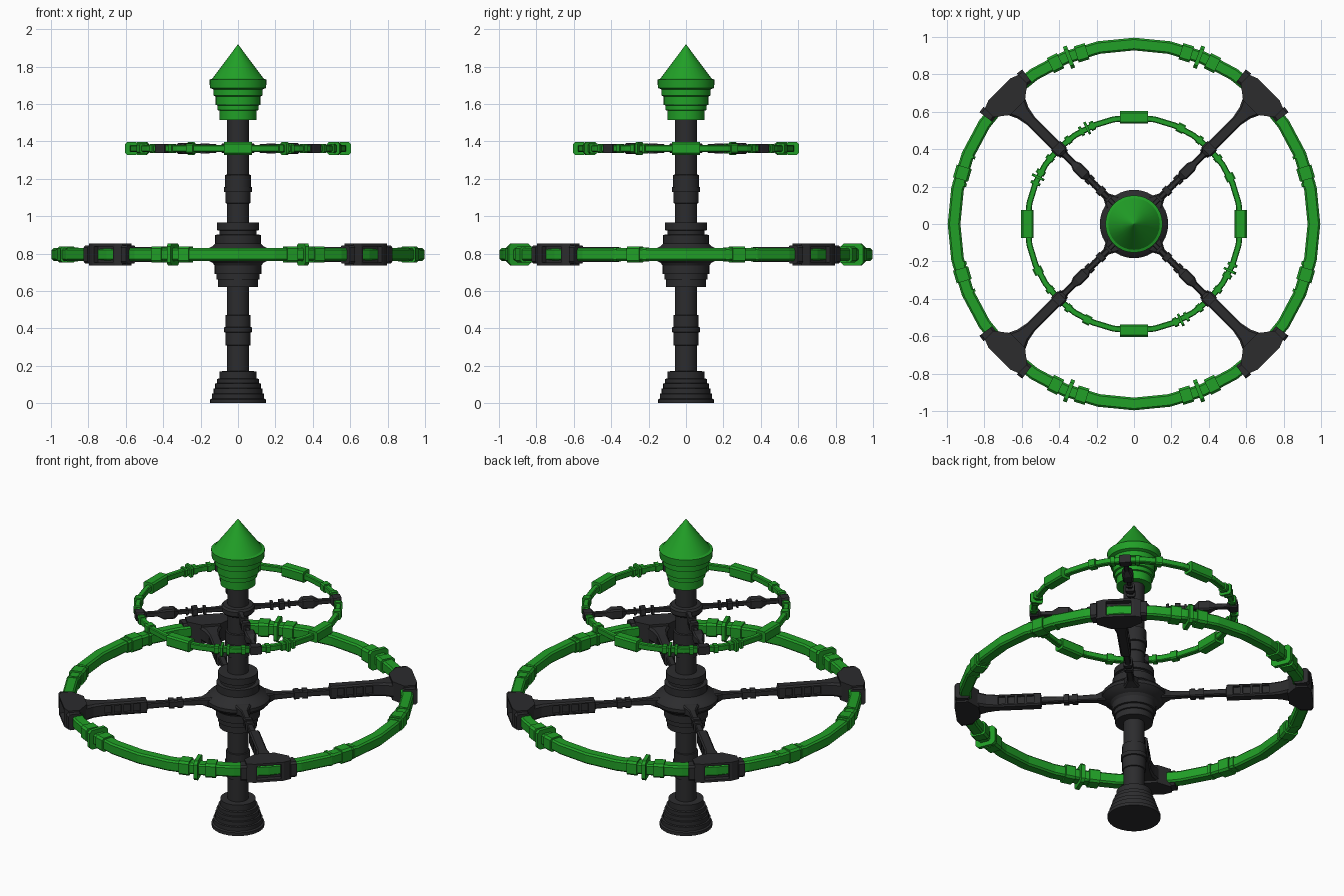
import bpy, bmesh, math
from mathutils import Matrix, Vector

if "Cube" in bpy.data.objects:
    bpy.data.objects.remove(bpy.data.objects["Cube"])


def material(name, col):
    m = bpy.data.materials.new(name)
    m.diffuse_color = col
    m.use_nodes = True
    m.node_tree.nodes["Principled BSDF"].inputs["Base Color"].default_value = m.diffuse_color
    return m


GREEN = material("green", (0.015, 0.35, 0.02, 1))
DARK = material("dark", (0.025, 0.025, 0.027, 1))
LOW, HIGH = 0.795, 1.362          # heights of the two wheels


def finish(bm, name, mat, smooth=False):
    bmesh.ops.recalc_face_normals(bm, faces=bm.faces)
    me = bpy.data.meshes.new(name)
    bm.to_mesh(me)
    bm.free()
    me.materials.append(mat)
    ob = bpy.data.objects.new(name, me)
    bpy.context.collection.objects.link(ob)
    if smooth:
        bpy.ops.object.select_all(action='DESELECT')
        ob.select_set(True)
        bpy.context.view_layer.objects.active = ob
        bpy.ops.object.shade_smooth_by_angle(angle=math.radians(25))
    return ob


def skin(bm, loops, closed=False):
    """Bridge equal loops of points with quads; cap the ends if open."""
    vs = [[bm.verts.new(p) for p in loop] for loop in loops]
    n = len(vs[0])
    for a, b in zip(vs, vs[1:] + vs[:1] if closed else vs[1:]):
        for i in range(n):
            j = (i + 1) % n
            bm.faces.new((a[i], a[j], b[j], b[i]))
    if not closed:
        bm.faces.new(vs[0])
        bm.faces.new(vs[-1])


def section(hw, hh):
    c = 0.28 * min(hw, hh)
    return [(hw, -hh + c), (hw, hh - c), (hw - c, hh), (c - hw, hh),
            (-hw, hh - c), (-hw, c - hh), (c - hw, -hh), (hw - c, -hh)]


def lathe(name, profile, mat, n=32):
    bm = bmesh.new()
    skin(bm, [[(r * math.cos(math.tau * i / n), r * math.sin(math.tau * i / n), z)
               for i in range(n)] for r, z in profile])
    return finish(bm, name, mat, True)


def bar(bm, stations, mx=Matrix()):
    """Chamfered bar along local x; stations are (x, half width, half height)."""
    skin(bm, [[mx @ Vector((x, a, b)) for a, b in section(hw, hh)]
              for x, hw, hh in stations])


def hoop(name, R, hw, hh, z, n):
    bm = bmesh.new()
    skin(bm, [[((R + a) * math.cos(math.tau * i / n), (R + a) * math.sin(math.tau * i / n), z + b)
               for a, b in section(hw, hh)] for i in range(n)], True)
    return finish(bm, name, GREEN)


def clamps(name, R, z, items):
    """Sleeves on a hoop: (angle in degrees, half length, half width, half height)."""
    bm = bmesh.new()
    for ang, hl, hw, hh in items:
        mx = (Matrix.Rotation(math.radians(ang), 4, 'Z') @ Matrix.Translation((R, 0, z))
              @ Matrix.Rotation(math.pi / 2, 4, 'Z'))
        bar(bm, [(-hl, hw, hh), (hl, hw, hh)], mx)
    return finish(bm, name, GREEN)


def recess(bm, test, rim, depth):
    bmesh.ops.recalc_face_normals(bm, faces=bm.faces)
    bm.normal_update()
    faces = [f for f in bm.faces if test(f.normal, f.calc_center_median())]
    bmesh.ops.inset_individual(bm, faces=faces, thickness=rim, depth=0)
    bmesh.ops.inset_individual(bm, faces=faces, thickness=0.001, depth=-depth)


def four(ob, z):
    """Place a part on all four diagonals."""
    for k in range(4):
        o = ob if k == 0 else ob.copy()
        if k:
            bpy.context.collection.objects.link(o)
        o.location.z = z
        o.rotation_euler.z = math.radians(45 + 90 * k)


# Mast: stepped foot, collars, hub and column
lathe("mast", [(.15, 0), (.15, .02), (.14, .025), (.14, .05), (.13, .052), (.13, .078),
               (.122, .08), (.122, .105), (.112, .107), (.112, .13), (.1, .132), (.1, .17),
               (.06, .172), (.06, .308), (.067, .31), (.067, .378), (.075, .38), (.075, .405),
               (.067, .407), (.067, .47), (.06, .472), (.06, .62), (.107, .622), (.107, .66),
               (.115, .662), (.115, .69), (.125, .692), (.125, .735), (.135, .75),
               (.165, .765), (.183, .785), (.183, .805), (.165, .825), (.135, .84),
               (.122, .855), (.122, .9), (.1, .902), (.1, .923), (.113, .925), (.113, .965),
               (.06, .967), (.06, 1.068), (.066, 1.07), (.066, 1.128), (.075, 1.13),
               (.075, 1.155), (.07, 1.157), (.07, 1.22), (.06, 1.222), (.06, 1.335),
               (.085, 1.337), (.095, 1.348), (.095, 1.375), (.085, 1.387), (.06, 1.389),
               (.06, 1.53)], DARK)

# Pointed cap
lathe("cap", [(.1, 1.515), (.1, 1.565), (.11, 1.567), (.11, 1.592), (.12, 1.595), (.12, 1.64),
              (.132, 1.645), (.132, 1.678), (.15, 1.685), (.153, 1.73), (.138, 1.735),
              (.07, 1.825), (.001, 1.918)], GREEN)

# Large wheel rim and its sleeves
hoop("large_rim", .962, .034, .034, LOW, 32)
items = []
for base in (90, 270):
    for s in (-1, 1):
        items += [(base + s * 17, .03, .045, .043), (base + s * 21.3, .011, .063, .06),
                  (base + s * 26, .03, .045, .043)]
for base in (0, 180):
    for s in (-1, 1):
        items += [(base + s * 16.5, .035, .042, .043), (base + s * 13, .01, .038, .038),
                  (base + s * 22.5, .008, .038, .038)]
clamps("large_rim_sleeves", .957, LOW, items)

# Small wheel rim and its sleeves
hoop("small_rim", .57, .016, .018, HIGH, 32)
items = [(a, .075, .033, .034) for a in (0, 90, 180, 270)]
items += [(a, .02, .025, .026) for a in (26, 64, 206, 244)]
for a in (116, 154, 296, 334):
    items += [(a, .007, .036, .034), (a - 3, .012, .025, .024), (a + 3.5, .008, .027, .026)]
for a in (45, 135, 225, 315):
    items += [(a - 7, .012, .023, .024), (a + 7, .012, .023, .024)]
clamps("small_rim_sleeves", .57, HIGH, items)

# Large spokes with a row of side pockets
bm = bmesh.new()
bar(bm, [(.12, .05, .035), (.165, .045, .032), (.21, .02, .02), (.32, .017, .017),
         (.32, .026, .026), (.35, .026, .026), (.35, .02, .02), (.37, .02, .02),
         (.37, .026, .026), (.40, .026, .026), (.40, .017, .017), (.525, .019, .019),
         (.53, .03, .04), (.56, .03, .04), (.615, .03, .04), (.67, .03, .04),
         (.725, .03, .04), (.78, .03, .04), (.84, .042, .042), (.89, .065, .044),
         (.93, .065, .044)])
recess(bm, lambda n, c: abs(n.y) > .97 and .57 < c.x < .77, .01, .014)
four(finish(bm, "large_spoke", DARK), LOW)

# Rim brackets with a recessed outer window
bm = bmesh.new()
outline = [(.88, -.055), (.935, -.128), (1.0, -.128), (1.017, -.085),
           (1.017, .085), (1.0, .128), (.935, .128), (.88, .055)]
skin(bm, [[(x, y, z) for x, y in outline] for z in (-.058, .058)])
recess(bm, lambda n, c: n.x > .99 and c.x > 1, .02, .03)
for s in (-1, 1):
    mx = Matrix.Translation((.968, s * .138, 0)) @ Matrix.Rotation(math.pi / 2 + s * .14, 4, 'Z')
    bar(bm, [(-.018, .042, .048), (.018, .042, .048)], mx)
four(finish(bm, "rim_bracket", DARK), LOW)

# Small spokes with collars, a swollen grip and an end block
bm = bmesh.new()
bar(bm, [(.05, .02, .02), (.12, .014, .014), (.185, .012, .012), (.185, .024, .024),
         (.2, .024, .024), (.2, .012, .012), (.235, .012, .012), (.235, .026, .026),
         (.265, .026, .026), (.265, .012, .012), (.29, .012, .012), (.29, .02, .02),
         (.3, .02, .02), (.3, .012, .012), (.345, .012, .012), (.37, .03, .03),
         (.43, .03, .03), (.465, .014, .014), (.53, .014, .014), (.545, .035, .025),
         (.592, .035, .025)])
four(finish(bm, "small_spoke", DARK), HIGH)
